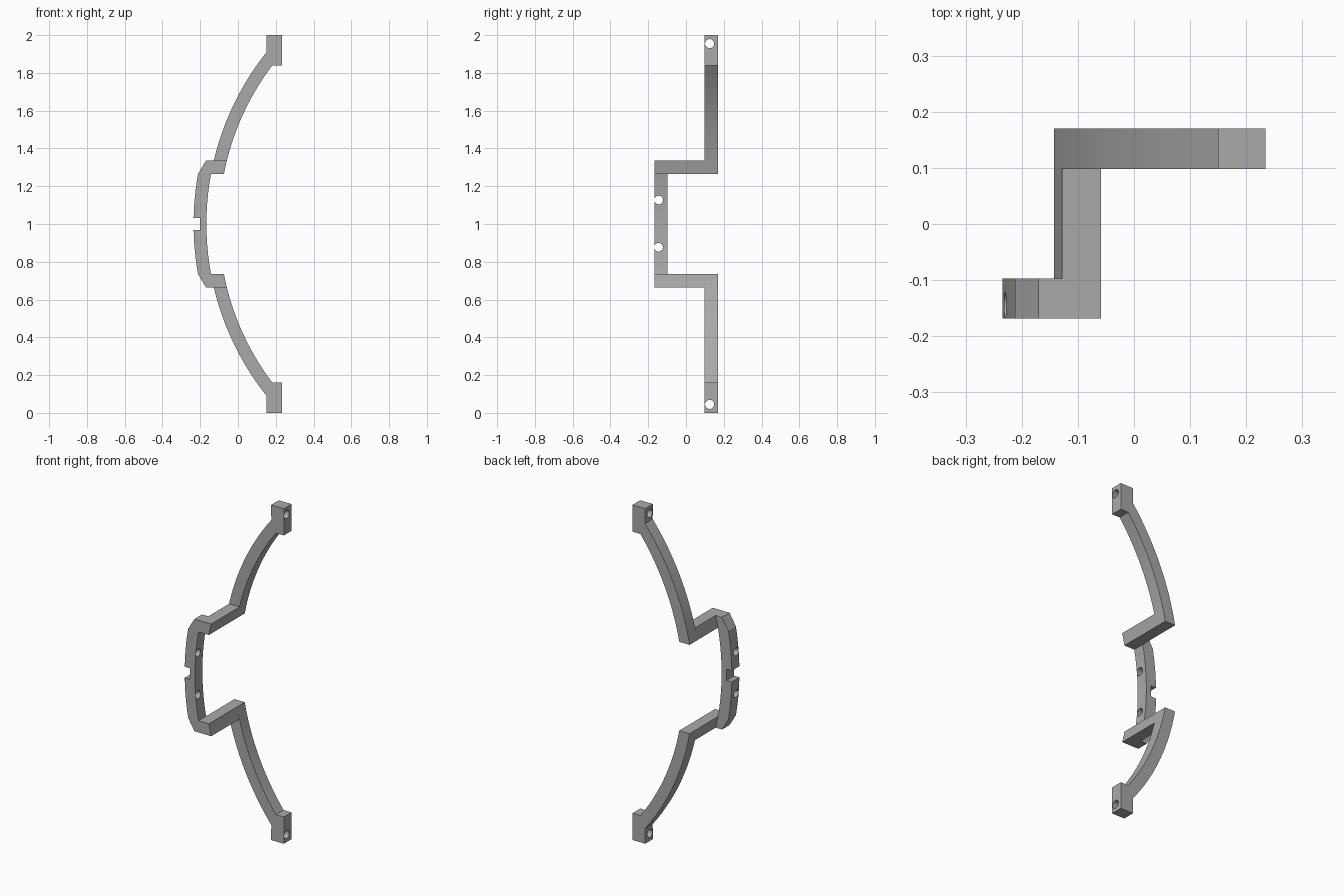
import bpy, bmesh, math
from mathutils import Matrix

cube = bpy.data.objects.get("Cube")
if cube:
    bpy.data.objects.remove(cube, do_unlink=True)

grey = bpy.data.materials.new("grey")
grey.use_nodes = True
grey.diffuse_color = (0.4, 0.4, 0.4, 1)
grey.node_tree.nodes["Principled BSDF"].inputs["Base Color"].default_value = grey.diffuse_color

CX = 1.293                                # shared centre of all arcs (height z = 1)
R_OUT, R_IN, R_GRIP = 1.46, 1.393, 1.528
BACK, FRONT = (0.098, 0.17), (-0.168, -0.097)
LOW, HIGH = 0.265, 0.335                  # offsets of the connector from mid height


def arc(r, d0, d1, n=16):
    """Points (x, offset from mid height) along an arc."""
    ds = [d0 + (d1 - d0) * i / n for i in range(n + 1)]
    return [(CX - math.sqrt(r * r - d * d), d) for d in ds]


def extrude(name, profile, ys, sign=1, caps=True):
    """Extrude an x-z outline along y; sign -1 mirrors it about mid height."""
    bm = bmesh.new()
    rings = [[bm.verts.new((x, y, 1 + sign * d)) for x, d in profile] for y in ys]
    n = len(profile)
    for i in range(n):
        j = (i + 1) % n
        bm.faces.new((rings[0][i], rings[0][j], rings[1][j], rings[1][i]))
    if caps:
        for ring in rings:
            bm.faces.new(ring)
    bmesh.ops.recalc_face_normals(bm, faces=bm.faces)
    mesh = bpy.data.meshes.new(name)
    bm.to_mesh(mesh)
    bm.free()
    mesh.materials.append(grey)
    obj = bpy.data.objects.new(name, mesh)
    bpy.context.collection.objects.link(obj)
    return obj


def drill(obj, x, y, z, radius):
    """Cut a round hole along x."""
    bm = bmesh.new()
    bmesh.ops.create_cone(bm, cap_ends=True, segments=24, radius1=radius,
                          radius2=radius, depth=0.4,
                          matrix=Matrix.Translation((x, y, z)) @ Matrix.Rotation(math.pi / 2, 4, 'Y'))
    mesh = bpy.data.meshes.new("hole_cutter")
    bm.to_mesh(mesh)
    bm.free()
    mesh.materials.append(grey)
    cutter = bpy.data.objects.new("hole_cutter", mesh)
    bpy.context.collection.objects.link(cutter)
    cutter.hide_render = True
    mod = obj.modifiers.new("hole", 'BOOLEAN')
    mod.operation, mod.solver, mod.object = 'DIFFERENCE', 'EXACT', cutter
    bpy.context.view_layer.objects.active = obj
    bpy.ops.object.modifier_apply(modifier=mod.name)
    bpy.data.objects.remove(cutter, do_unlink=True)


# Curved arms with square end blocks, and the connectors stepping forward
parts = []
block = [(0.15, 1), (0.234, 1), (0.234, 0.84)]
bar = arc(R_OUT, LOW, HIGH, 3) + arc(R_IN, HIGH, LOW, 3)
for sign, label in ((1, "upper"), (-1, "lower")):
    arm = extrude(label + "_arm",
                  arc(R_OUT, LOW, 0.91) + block + arc(R_IN, 0.84, LOW), BACK, sign)
    drill(arm, 0.19, 0.125, 1 + sign * 0.955, 0.024)
    link = extrude(label + "_connector", bar, (FRONT[1], BACK[0]), sign, caps=False)
    parts += [arm, link]

# Grip with chamfered corners and a notch in its outer edge
outer = arc(R_GRIP, 0.033, LOW, 10) + [(-0.17, HIGH)]
inner = arc(R_IN, HIGH, LOW, 3)
half = [(-0.2, 0.033)] + outer + inner
profile = half + arc(R_OUT, LOW, -LOW, 20) + [(x, -d) for x, d in reversed(half)]
grip = extrude("grip", profile, FRONT)
for z in (0.877, 1.127):
    drill(grip, -0.2, -0.145, z, 0.023)
parts.append(grip)

# Smooth arcs, crisp corners
bpy.ops.object.select_all(action='DESELECT')
for obj in parts:
    obj.select_set(True)
bpy.context.view_layer.objects.active = grip
bpy.ops.object.shade_smooth_by_angle(angle=math.radians(20))
